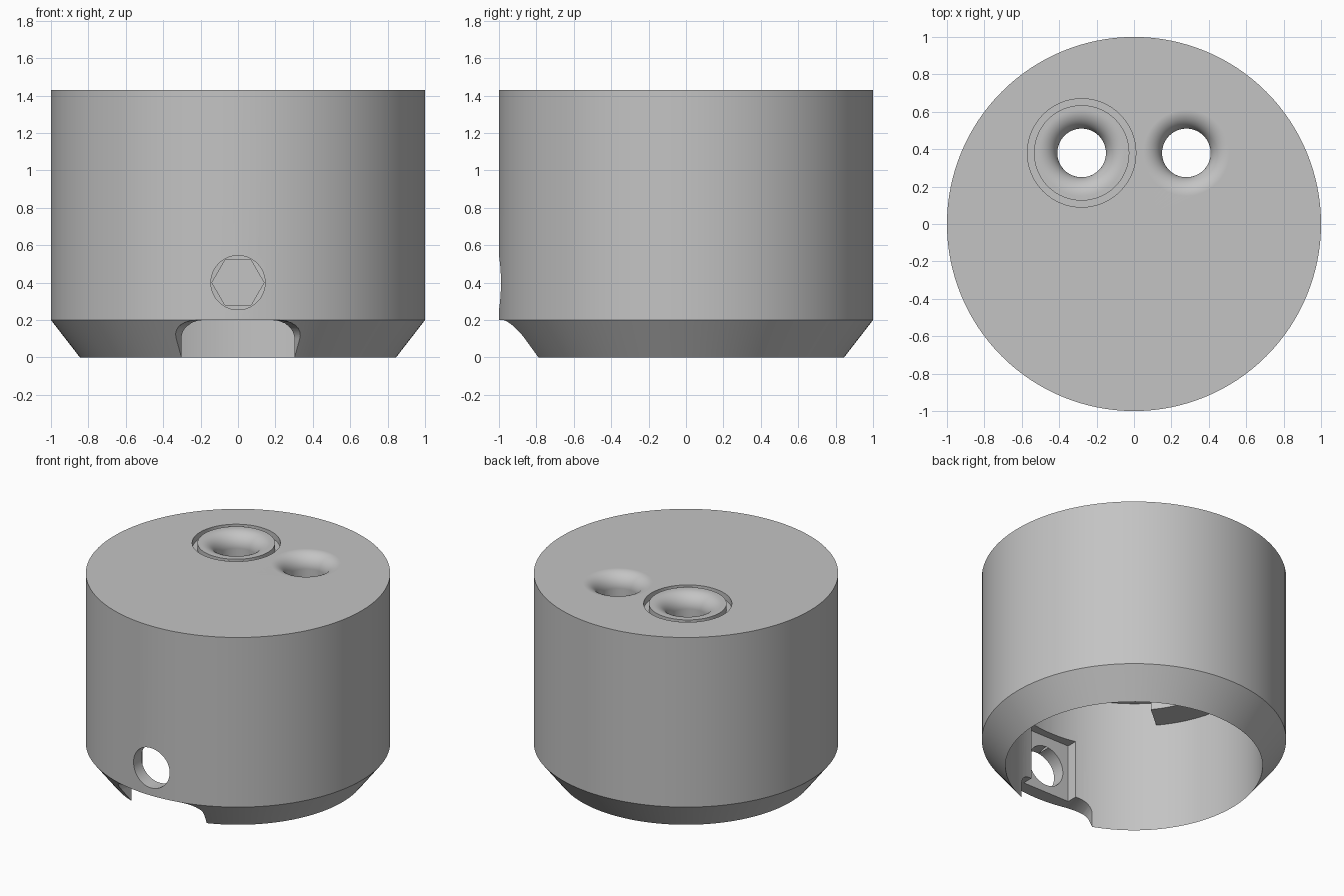
import bpy, bmesh
from math import sin, cos, pi, radians, sqrt

cube = bpy.data.objects.get("Cube")
if cube:
    bpy.data.objects.remove(cube)

grey = bpy.data.materials.new("plain grey")
grey.use_nodes = True
grey.diffuse_color = (0.55, 0.55, 0.55, 1)
grey.node_tree.nodes["Principled BSDF"].inputs["Base Color"].default_value = (0.55, 0.55, 0.55, 1)


def finish(name, bm):
    bmesh.ops.remove_doubles(bm, verts=bm.verts, dist=1e-5)
    bmesh.ops.recalc_face_normals(bm, faces=bm.faces)
    mesh = bpy.data.meshes.new(name)
    bm.to_mesh(mesh)
    bm.free()
    mesh.materials.append(grey)
    obj = bpy.data.objects.new(name, mesh)
    bpy.context.collection.objects.link(obj)
    return obj


def lathe(name, profile, centre=(0, 0), steps=128, start=0.0, sweep=2 * pi):
    """Turn a closed (radius, z) profile about a vertical axis."""
    bm = bmesh.new()
    full = sweep > 2 * pi - 0.001
    rings = []
    for i in range(steps if full else steps + 1):
        a = start + sweep * i / steps
        rings.append([bm.verts.new((centre[0] + r * cos(a), centre[1] + r * sin(a), z))
                      for r, z in profile])
    n = len(profile)
    for i in range(steps):
        a, b = rings[i], rings[(i + 1) % len(rings)]
        for j in range(n):
            k = (j + 1) % n
            if profile[j][0] == 0 and profile[k][0] == 0:
                continue
            quad = [a[j], b[j], b[k], a[k]]
            if profile[j][0] == 0:
                quad.remove(b[j])
            if profile[k][0] == 0:
                quad.remove(b[k])
            bm.faces.new(quad)
    if not full:
        bm.faces.new(rings[0])
        bm.faces.new(rings[-1])
    return finish(name, bm)


def prism(name, outline, y0, y1, flare=1.0):
    """Extrude an (x, z) outline along y; flare widens x at the y1 end."""
    bm = bmesh.new()
    a = [bm.verts.new((x, y0, z)) for x, z in outline]
    b = [bm.verts.new((x * flare, y1, z)) for x, z in outline]
    n = len(outline)
    bm.faces.new(a)
    bm.faces.new(b)
    for i in range(n):
        j = (i + 1) % n
        bm.faces.new([a[i], a[j], b[j], b[i]])
    return finish(name, bm)


def circle(r, n, z):
    return [(r * cos(2 * pi * i / n), z + r * sin(2 * pi * i / n)) for i in range(n)]


HEIGHT, CEILING, BORE = 1.43, 0.96, 0.845

# Hollow cup with a sharp chamfered lower rim
body = lathe("body", [(0, HEIGHT), (1, HEIGHT), (1, 0.2), (BORE, 0), (BORE, CEILING), (0, CEILING)])

cutters = []

# Two flared holes through the top
hole, flare = 0.13, 0.10
curve = [(hole + flare * (1 - cos(t * pi / 24)), HEIGHT - flare + flare * sin(t * pi / 24))
         for t in range(13)]
funnel = [(0, 0.9), (hole, 0.9)] + curve + [(hole + flare, 1.5), (0, 1.5)]
for side, x in (("right", -0.28), ("left", 0.28)):
    cutters.append(lathe(side + "_funnel_cutter", funnel, (x, 0.38), 64))

# Ring groove round one hole
cutters.append(lathe("groove_cutter", [(0.255, 1.385), (0.29, 1.385), (0.29, 1.5), (0.255, 1.5)],
                     (-0.28, 0.38), 64))

# Round screw hole, nut pocket behind it, and hex recess in the far wall
cutters.append(prism("screw_hole_cutter", circle(0.145, 48, 0.4), -1.2, -0.7))
cutters.append(prism("pocket_cutter", [(-0.19, 0.15), (0.19, 0.15), (0.19, 0.62), (-0.19, 0.62)],
                     -0.9, -0.6))
cutters.append(prism("hex_cutter", circle(0.139, 6, 0.4), 0.7, 0.92))

# Rounded mouth in the lower rim, widening outwards
corner = [(0.13 + 0.1 * cos(t * pi / 16), 0.1 + 0.1 * sin(t * pi / 16)) for t in range(9)]
half = [(0.23, -0.1)] + corner
mouth = half + [(-x, z) for x, z in reversed(half)]
cutters.append(prism("mouth_cutter", mouth, -0.6, -1.2, 2.0))

bpy.context.view_layer.objects.active = body
for c in cutters:
    c.hide_render = True
    mod = body.modifiers.new(c.name, 'BOOLEAN')
    mod.operation = 'DIFFERENCE'
    mod.solver = 'EXACT'
    mod.object = c
    bpy.ops.object.modifier_apply(modifier=mod.name)
for c in cutters:
    bpy.data.objects.remove(c)

# Partial ledge under the ceiling, open towards the front
ledge = lathe("inner_ledge", [(0.635, 0.79), (0.86, 0.79), (0.86, 0.98), (0.635, 0.98)],
              steps=92, start=radians(-40), sweep=radians(260))

for obj in (body, ledge):
    bpy.ops.object.select_all(action='DESELECT')
    obj.select_set(True)
    bpy.context.view_layer.objects.active = obj
    bpy.ops.object.shade_smooth_by_angle(angle=radians(28))
    weighted = obj.modifiers.new("weighted_normals", 'WEIGHTED_NORMAL')
    weighted.keep_sharp = True
